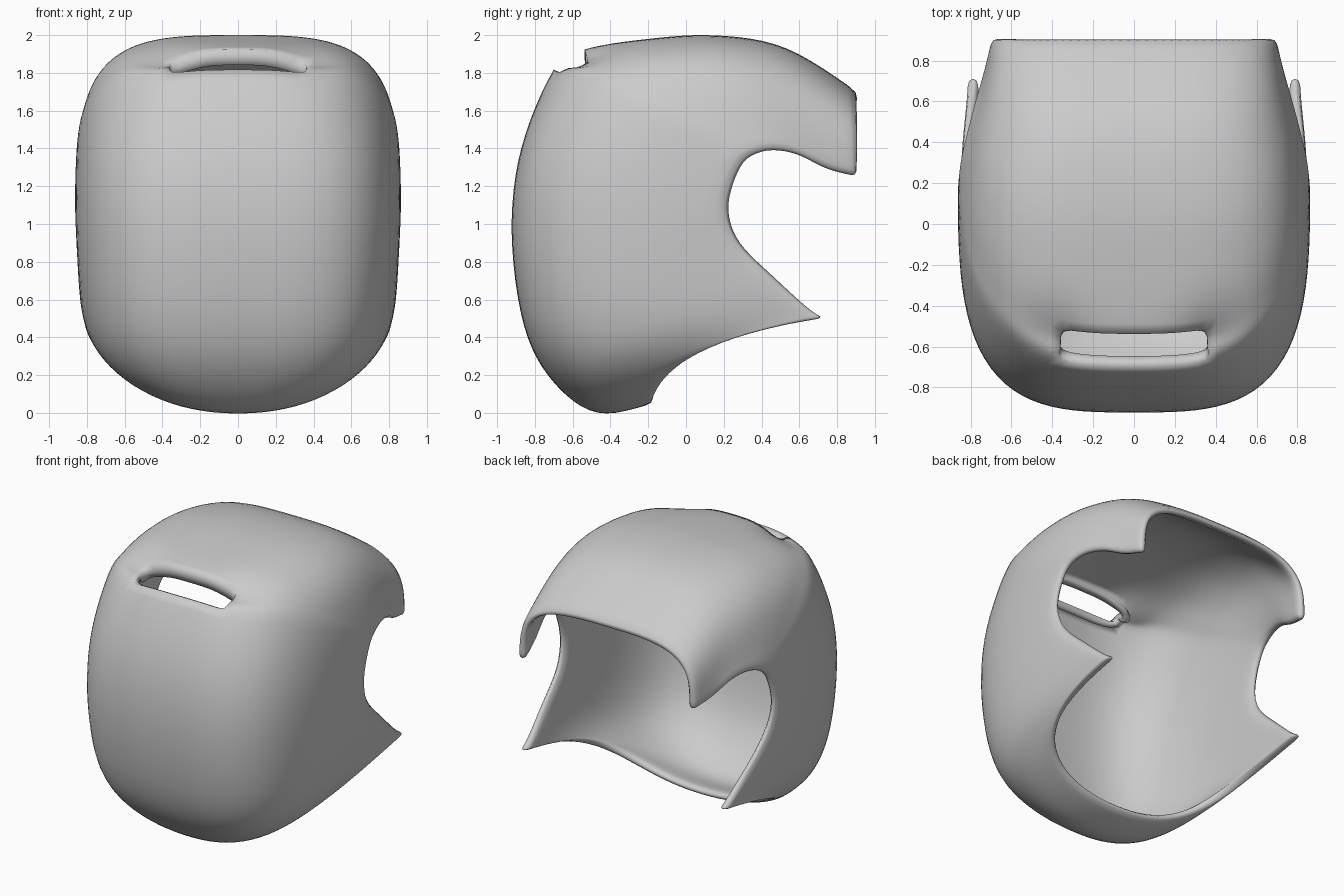
import bpy, bmesh, math
from mathutils import Vector

if "Cube" in bpy.data.objects:
    bpy.data.objects.remove(bpy.data.objects["Cube"])

# Stations around the shell: spine y,z | side rim y,z | half width | roundness | bow y,z
STATIONS = [
    (-.165, .05, .73, .50, .815, 2.3, -.38, .10),
    (-.47, -.005, .64, .56, .82, 2.2, -.28, .06),
    (-.71, .17, .47, .72, .84, 3.0, -.12, .02),
    (-.86, .46, .29, .90, .852, 3.4, 0, 0),
    (-.925, .95, .23, 1.06, .862, 3.4, 0, 0),
    (-.875, 1.40, .25, 1.20, .862, 3.3, 0, 0),
    (-.70, 1.82, .31, 1.33, .855, 3.0, 0, 0),
    (-.54, 1.925, .40, 1.385, .84, 3.0, 0, 0),
    (-.20, 1.98, .50, 1.395, .815, 3.4, 0, 0),
    (.15, 2.0, .62, 1.365, .78, 3.5, 0, 0),
    (.53, 1.935, .76, 1.29, .735, 3.3, 0, 0),
    (.925, 1.69, .91, 1.25, .695, 3.4, 0, 0),
]
SUB = 3      # rows per station span
HALF = 15    # columns per side
SLOT_SPAN = 6
SLOT_COLS = 4


def smooth_rows(stations):
    """Catmull-Rom interpolation of every station value."""
    p = [list(s) for s in stations]
    p.insert(0, [2 * a - b for a, b in zip(p[0], p[1])])
    p.append([2 * a - b for a, b in zip(p[-1], p[-2])])
    rows = []
    for i in range(1, len(p) - 2):
        for j in range(SUB):
            t = j / SUB
            rows.append([.5 * (2 * b + (c - a) * t + (2 * a - 5 * b + 4 * c - d) * t * t
                               + (3 * b - a - 3 * c + d) * t ** 3)
                         for a, b, c, d in zip(p[i - 1], p[i], p[i + 1], p[i + 2])])
    rows.append(p[-2])
    return rows


def section_point(row, i, t):
    """Point on a superelliptic section; i = 0 is the centre line."""
    sy, sz, ry, rz, w, n, by, bz = row
    v = abs(i) / HALF
    e = v ** 1.5 / (v ** 1.5 + (1 - v) ** 1.5)
    a = e * math.pi / 2
    k = max(math.cos(a), 0) ** (2 / n)
    x = math.copysign(w * math.sin(a) ** (2 / n), i)
    u = 1 - k
    bow = 2 * u * k
    # hollows at both ends of the vent, leaving an arched hood
    dent = .07 * math.exp(-((abs(x) - .38) / .13) ** 2 - ((t - 6.75) / .5) ** 2)
    return Vector((x, sy * k + ry * u + by * bow, sz * k + rz * u + bz * bow - dent))


# Shell skin
bm = bmesh.new()
crease = bm.edges.layers.float.new("crease_edge")
rows = smooth_rows(STATIONS)
grid = [[bm.verts.new(section_point(row, i, r / SUB)) for i in range(-HALF, HALF + 1)]
        for r, row in enumerate(rows)]
slot_faces = []
for r in range(len(rows) - 1):
    for c in range(2 * HALF):
        f = bm.faces.new((grid[r][c], grid[r][c + 1], grid[r + 1][c + 1], grid[r + 1][c]))
        if r // SUB == SLOT_SPAN and HALF - SLOT_COLS <= c < HALF + SLOT_COLS:
            slot_faces.append(f)
bm.normal_update()
probe = grid[4 * SUB][HALF].link_faces[0]
if probe.normal.y > 0:
    bmesh.ops.reverse_faces(bm, faces=bm.faces[:])

# Vent slot with lips turned inward
slot_edges = {e for f in slot_faces for e in f.edges
              if any(g not in slot_faces for g in e.link_faces)}
bmesh.ops.delete(bm, geom=slot_faces, context='FACES')
slot_edges = [e for e in slot_edges if e.is_valid]
for e in slot_edges:
    e[crease] = .6
ext = bmesh.ops.extrude_edge_only(bm, edges=slot_edges)
for v in ext['geom']:
    if isinstance(v, bmesh.types.BMVert):
        front = v.co.y < -.62
        v.co += Vector((0, .055, -.03)) if front else Vector((0, .005, -.085))

mesh = bpy.data.meshes.new("helmet_shell")
bm.to_mesh(mesh)
bm.free()
shell = bpy.data.objects.new("helmet_shell", mesh)
bpy.context.collection.objects.link(shell)

# Wall thickness and rounded rim
solid = shell.modifiers.new("wall", 'SOLIDIFY')
solid.thickness = .055
solid.offset = -1
sub = shell.modifiers.new("round", 'SUBSURF')
sub.levels = sub.render_levels = 1

bpy.context.view_layer.objects.active = shell
shell.select_set(True)
bpy.ops.object.shade_smooth()
